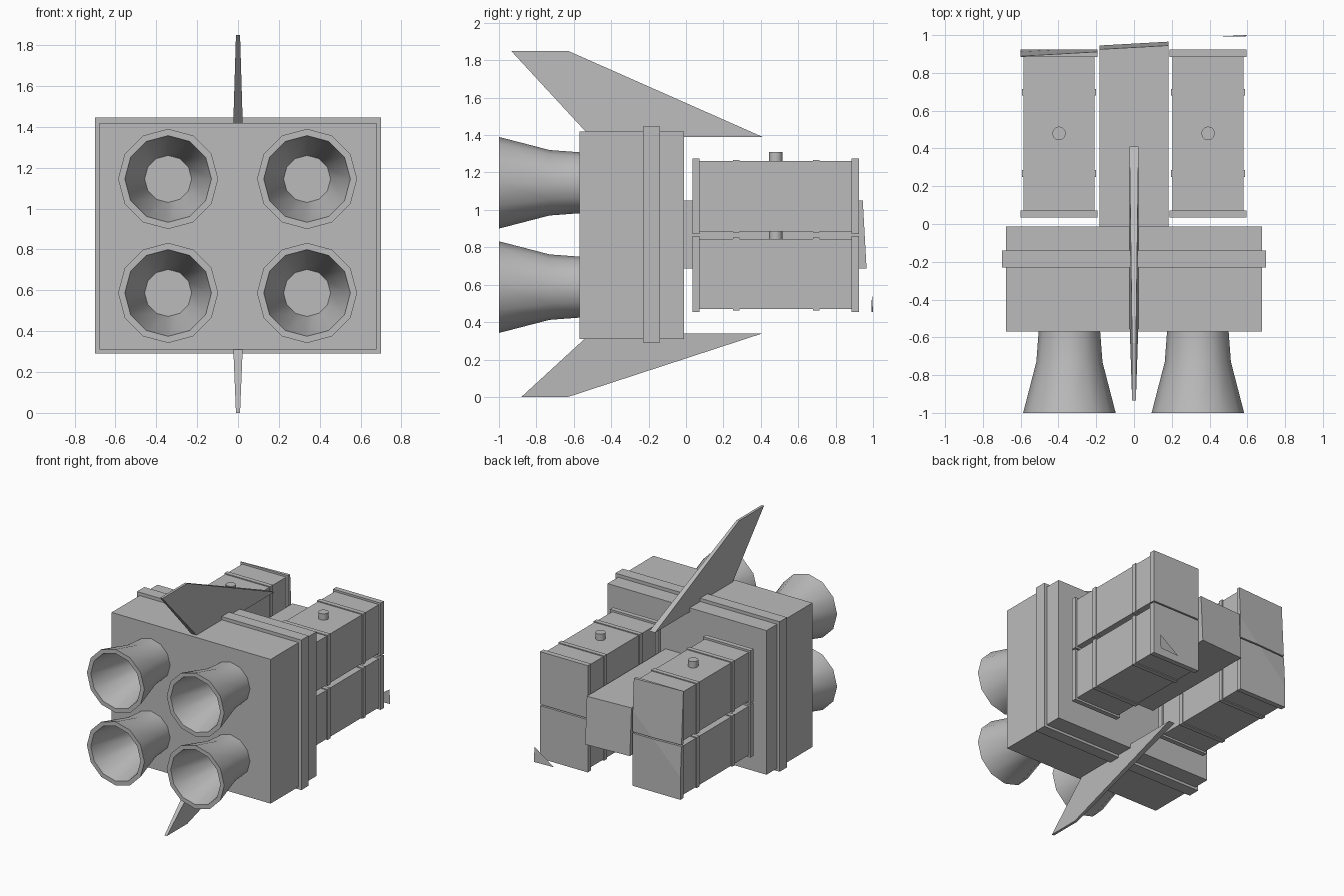
import bpy, bmesh, math
from mathutils import Vector

if "Cube" in bpy.data.objects:
    bpy.data.objects.remove(bpy.data.objects["Cube"])

grey = bpy.data.materials.new("plain grey")
grey.diffuse_color = (0.5, 0.5, 0.5, 1)
grey.use_nodes = True
grey.node_tree.nodes["Principled BSDF"].inputs["Base Color"].default_value = grey.diffuse_color

# slanted plane that trims the rear ends: y = 0.9933 + 0.0556x - 0.0556z
CUT_CO = Vector((0, 0.9933, 0))
CUT_NO = Vector((-0.0556, 1, 0.0556)).normalized()


def finish(name, bm, smooth=False):
    bmesh.ops.recalc_face_normals(bm, faces=bm.faces)
    me = bpy.data.meshes.new(name)
    bm.to_mesh(me)
    bm.free()
    me.materials.append(grey)
    ob = bpy.data.objects.new(name, me)
    bpy.context.collection.objects.link(ob)
    if smooth:
        bpy.ops.object.select_all(action='DESELECT')
        ob.select_set(True)
        bpy.context.view_layer.objects.active = ob
        bpy.ops.object.shade_smooth_by_angle(angle=math.radians(40))
    return ob


def box(name, x, y, z, trim=False):
    bm = bmesh.new()
    bmesh.ops.create_cube(bm, size=1)
    for v in bm.verts:
        v.co = [(r[0] + r[1]) / 2 + c * (r[1] - r[0]) for c, r in zip(v.co, (x, y, z))]
    if trim:
        res = bmesh.ops.bisect_plane(bm, geom=bm.verts[:] + bm.edges[:] + bm.faces[:],
                                     plane_co=CUT_CO, plane_no=CUT_NO, clear_outer=True)
        edges = [e for e in bm.edges if e.is_boundary]
        if edges:
            bmesh.ops.holes_fill(bm, edges=edges)
    return finish(name, bm)


def lathe_y(name, cx, cz, profile, sides):
    # revolve (radius, y) points around an axis along y, capping both ends
    bm = bmesh.new()
    rings = []
    for r, y in profile:
        rings.append([bm.verts.new((cx + r * math.cos(2 * math.pi * i / sides), y,
                                    cz + r * math.sin(2 * math.pi * i / sides)))
                      for i in range(sides)])
    for a, b in zip(rings, rings[1:]):
        for i in range(sides):
            j = (i + 1) % sides
            bm.faces.new((a[i], a[j], b[j], b[i]))
    bm.faces.new(rings[0])
    bm.faces.new(rings[-1])
    return finish(name, bm, True)


def fin(name, outline, root_z, tip_z):
    # flat plate in the yz plane, thinner towards the tip
    bm = bmesh.new()
    sides = []
    for s in (-1, 1):
        vs = []
        for y, z in outline:
            t = (z - root_z) / (tip_z - root_z)
            vs.append(bm.verts.new((s * (0.024 - 0.014 * t), y, z)))
        bm.faces.new(vs)
        sides.append(vs)
    n = len(outline)
    for i in range(n):
        j = (i + 1) % n
        bm.faces.new((sides[0][i], sides[0][j], sides[1][j], sides[1][i]))
    return finish(name, bm)


# engine block, band and central beam
box("engine_block", (-0.677, 0.677), (-0.57, -0.012), (0.31, 1.42))
box("block_band", (-0.70, 0.70), (-0.23, -0.14), (0.29, 1.445))
box("central_beam", (-0.183, 0.183), (-0.02, 1.0), (0.687, 1.05), True)

# four hollow nozzles
for x in (-0.342, 0.338):
    for z in (0.587, 1.145):
        lathe_y("nozzle", x, z, [(0.163, -0.56), (0.163, -0.57), (0.175, -0.73), (0.245, -1.0),
                                 (0.212, -1.0), (0.115, -0.58)], 12)

# upper and lower fins
fin("upper_fin", [(-0.935, 1.85), (-0.63, 1.85), (0.41, 1.39), (-0.51, 1.39)], 1.39, 1.85)
fin("lower_fin", [(-0.88, 0.0), (-0.63, 0.0), (0.41, 0.34), (-0.51, 0.34)], 0.34, 0.0)

# four box tanks with straps, end plates and filler caps
for side, cx in (("left", -0.397), ("right", 0.392)):
    for level, cz in (("lower", 0.657), ("upper", 1.073)):
        tag = side + "_" + level

        def slab(part, h, y0, y1):
            box(tag + part, (cx - h, cx + h), (y0, y1), (cz - h, cz + h), side == "left")

        slab("_tank", 0.188, 0.05, 0.90)
        for y0, y1, h in ((0.035, 0.072, 0.203), (0.25, 0.285, 0.195),
                          (0.68, 0.715, 0.195), (0.885, 0.925, 0.203)):
            slab("_strap", h, y0, y1)
        bm = bmesh.new()
        bmesh.ops.create_cone(bm, cap_ends=True, segments=12, radius1=0.036, radius2=0.036, depth=0.06)
        bmesh.ops.translate(bm, verts=bm.verts, vec=(cx, 0.48, cz + 0.207))
        finish(tag + "_filler_cap", bm, True)

# small loose sliver behind the right lower tank
bm = bmesh.new()
bm.faces.new([bm.verts.new(p) for p in ((0.595, 1.0, 0.455), (0.595, 0.994, 0.57), (0.43, 0.992, 0.455))])
finish("end_sliver", bm)
